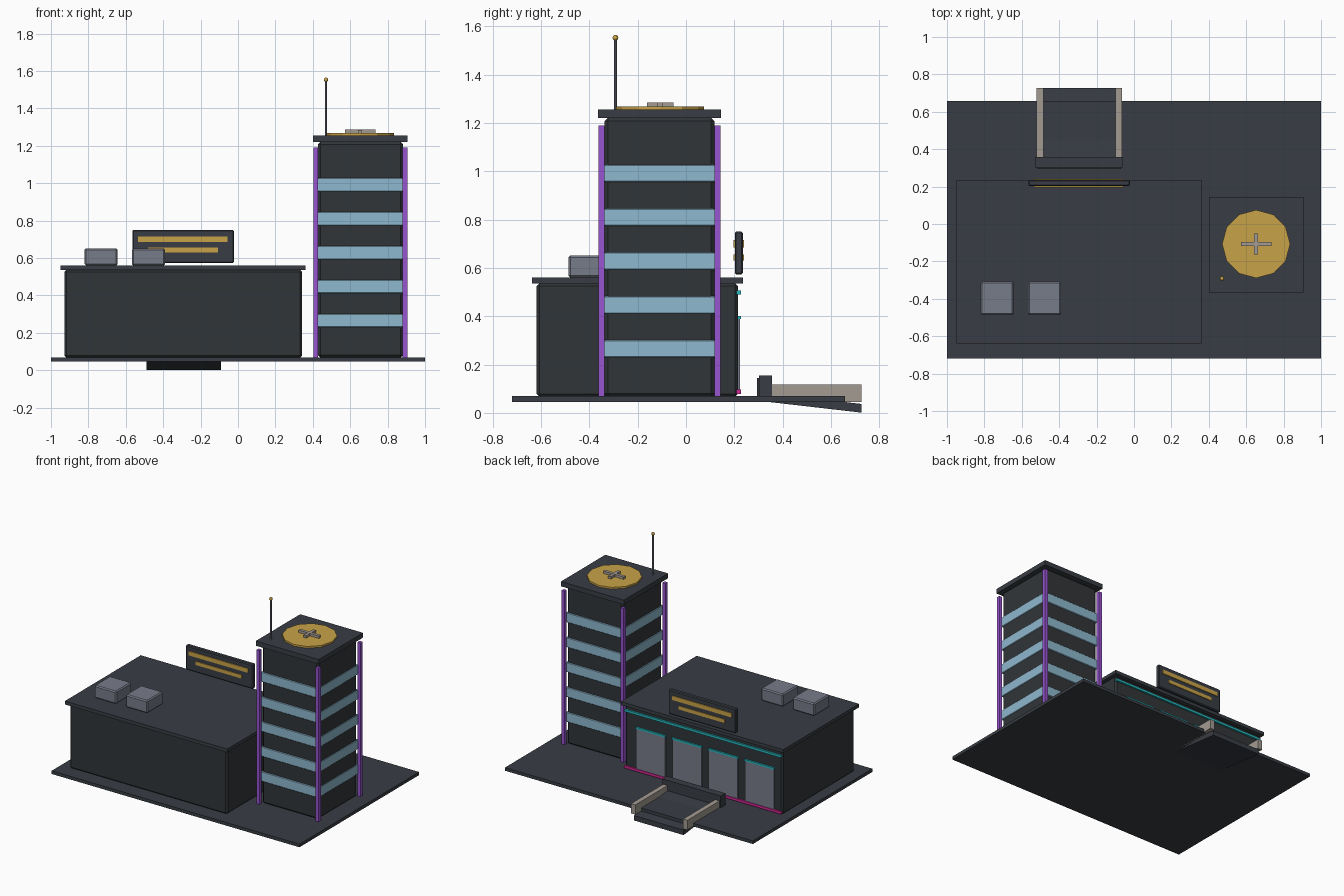
import bpy, bmesh, math

if "Cube" in bpy.data.objects:
    bpy.data.objects.remove(bpy.data.objects["Cube"])

def mat(name, r, g, b):
    m = bpy.data.materials.new(name)
    m.diffuse_color = (r, g, b, 1)
    m.use_nodes = True
    m.node_tree.nodes["Principled BSDF"].inputs["Base Color"].default_value = m.diffuse_color
    return m

SLATE = mat("slate", .040, .046, .057)
WALL = mat("dark_wall", .031, .036, .040)
GOLD = mat("gold", .58, .36, .065)
GLASS = mat("window_blue", .27, .48, .62)
PURPLE = mat("purple_neon", .31, .09, .63)
CYAN = mat("cyan_neon", .02, .48, .52)
PINK = mat("magenta_neon", .65, .02, .30)
GREY = mat("metal_grey", .185, .20, .25)
BEIGE = mat("concrete", .37, .33, .29)

def finish(name, bm, m):
    me = bpy.data.meshes.new(name)
    bm.to_mesh(me)
    bm.free()
    me.materials.append(m)
    ob = bpy.data.objects.new(name, me)
    bpy.context.collection.objects.link(ob)
    return ob

def box(name, m, x, y, z, bevel=0):
    """Box from (min, max) ranges, with an optional chamfer."""
    bm = bmesh.new()
    bmesh.ops.create_cube(bm, size=1)
    for v in bm.verts:
        for i, (a, b) in enumerate((x, y, z)):
            v.co[i] = (a + b) / 2 + v.co[i] * (b - a)
    if bevel:
        bmesh.ops.bevel(bm, geom=bm.edges[:], offset=bevel, segments=1, affect='EDGES')
    return finish(name, bm, m)

def cylinder(name, m, x, y, z0, z1, r, sides):
    bm = bmesh.new()
    bmesh.ops.create_cone(bm, cap_ends=True, segments=sides, radius1=r, radius2=r, depth=z1 - z0)
    bmesh.ops.translate(bm, verts=bm.verts, vec=(x, y, (z0 + z1) / 2))
    return finish(name, bm, m)

# ground slab
box("ground_slab", SLATE, (-1, 1), (-.72, .658), (.046, .069))

# low hall with overhanging roof
box("hall_walls", WALL, (-.928, .343), (-.618, .215), (.067, .537), .012)
box("hall_roof", SLATE, (-.95, .36), (-.638, .236), (.535, .56))
for i, x in enumerate((-.82, -.567)):
    box(f"roof_unit_{i}", GREY, (x, x + .177), (-.487, -.307), (.56, .652), .008)

# sign board with gold bars on both faces
box("sign_board", SLATE, (-.565, -.022), (.202, .235), (.573, .75), .006)
for i, (y0, y1) in enumerate(((.196, .203), (.234, .241))):
    box(f"sign_long_bar_{i}", GOLD, (-.535, -.055), (y0, y1), (.685, .716))
    box(f"sign_short_bar_{i}", GOLD, (-.48, -.108), (y0, y1), (.63, .656))

# shutters and neon strips on the hall's rear face
for i in range(4):
    c = -.31 + (i - 1.5) * .293
    box(f"shutter_{i}", GREY, (c - .117, c + .117), (.21, .223), (.085, .388))
    box(f"shutter_light_{i}", CYAN, (c - .12, c + .12), (.21, .228), (.388, .401))
box("cyan_strip", CYAN, (-.925, .34), (.21, .228), (.49, .507))
box("magenta_strip", PINK, (-.925, .34), (.21, .228), (.078, .096))

# entry ramp, kerbs and threshold
ramp = box("ramp", SLATE, (-.49, -.09), (.30, .727), (0, .036))
for v in ramp.data.vertices:
    v.co.z += (.727 - v.co.y) * .115 + .001
for i, x in enumerate((-.52, -.1)):
    box(f"ramp_kerb_{i}", BEIGE, (x, x + .035), (.31, .727), (.046, .117))
box("threshold_beam", SLATE, (-.53, -.06), (.303, .357), (.067, .155))
box("threshold_plate", WALL, (-.515, -.07), (.294, .305), (.067, .145))

# tower with window bands, corner lights and cap
box("tower_body", WALL, (.428, .882), (-.337, .117), (.067, 1.222), .014)
for i in range(5):
    z = .229 + i * .1815
    box(f"window_band_{i}", GLASS, (.424, .885), (-.341, .121), (z, z + .073), .004)
for i, x in enumerate((.403, .88)):
    for j, y in enumerate((-.363, .118)):
        box(f"corner_light_{i}{j}", PURPLE, (x, x + .025), (y, y + .025), (.067, 1.19))
box("tower_cap", SLATE, (.4, .907), (-.365, .145), (1.22, 1.255))

# landing pad with a cross
cylinder("landing_pad", GOLD, .653, -.107, 1.25, 1.268, .182, 12)
box("pad_cross_long", BEIGE, (.571, .735), (-.118, -.096), (1.265, 1.286))
box("pad_cross_short", BEIGE, (.642, .664), (-.162, -.052), (1.265, 1.285))

# antenna
cylinder("antenna_mast", GREY, .47, -.292, 1.25, 1.55, .006, 8)
bm = bmesh.new()
bmesh.ops.create_uvsphere(bm, u_segments=10, v_segments=6, radius=.012)
bmesh.ops.translate(bm, verts=bm.verts, vec=(.47, -.292, 1.553))
finish("antenna_tip", bm, GOLD)
